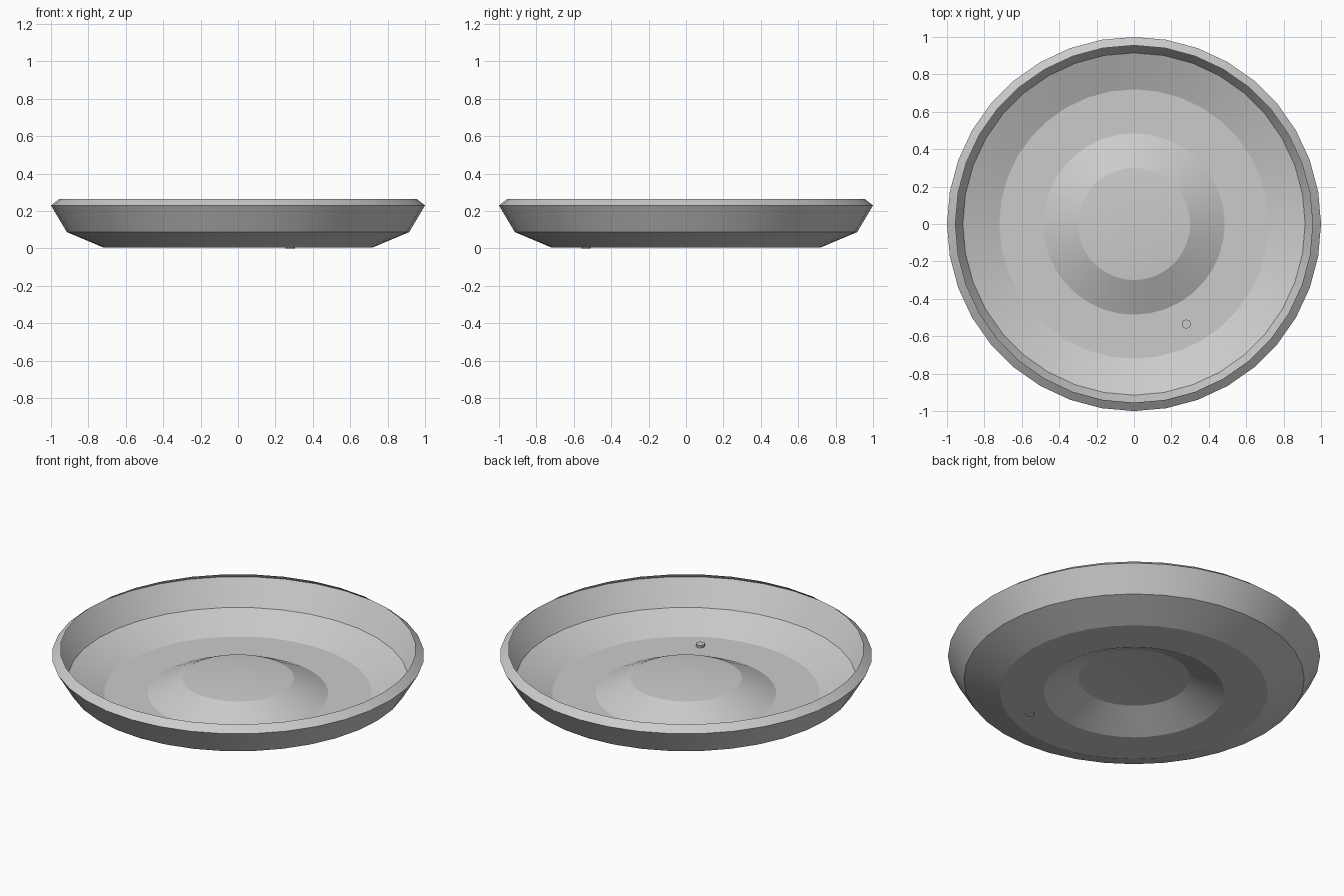
import bpy, bmesh, math

if "Cube" in bpy.data.objects:
    bpy.data.objects.remove(bpy.data.objects["Cube"])

SIDES = 36


def lathe(name, profile):
    """Spin (radius, height) points about z; a zero radius becomes a pole."""
    bm = bmesh.new()
    rings = []
    for r, z in profile:
        if r == 0:
            rings.append([bm.verts.new((0, 0, z))])
        else:
            rings.append([bm.verts.new((r * math.cos(2 * math.pi * i / SIDES),
                                        r * math.sin(2 * math.pi * i / SIDES), z))
                          for i in range(SIDES)])
    for a, b in zip(rings, rings[1:]):
        for i in range(SIDES):
            j = (i + 1) % SIDES
            if len(a) == 1:
                bm.faces.new((a[0], b[i], b[j]))
            else:
                bm.faces.new((a[i], b[i], b[j], a[j]))
    mesh = bpy.data.meshes.new(name)
    bm.to_mesh(mesh)
    bm.free()
    obj = bpy.data.objects.new(name, mesh)
    bpy.context.collection.objects.link(obj)
    return obj


# Thin pressed dish: raised hub, flat floor, two-step wall, in-turned lip
dish = lathe("dish", [(0, 0.12), (0.30, 0.095), (0.485, 0.005), (0.72, 0.005),
                      (0.915, 0.087), (1.0, 0.23), (0.955, 0.265)])
bpy.context.view_layer.objects.active = dish
dish.select_set(True)
bpy.ops.object.shade_smooth_by_angle(angle=math.radians(15))

# Small stud through the floor
bpy.ops.mesh.primitive_cylinder_add(vertices=8, radius=0.025, depth=0.02,
                                    location=(0.28, -0.535, 0.01))
bpy.context.object.name = "floor_stud"
